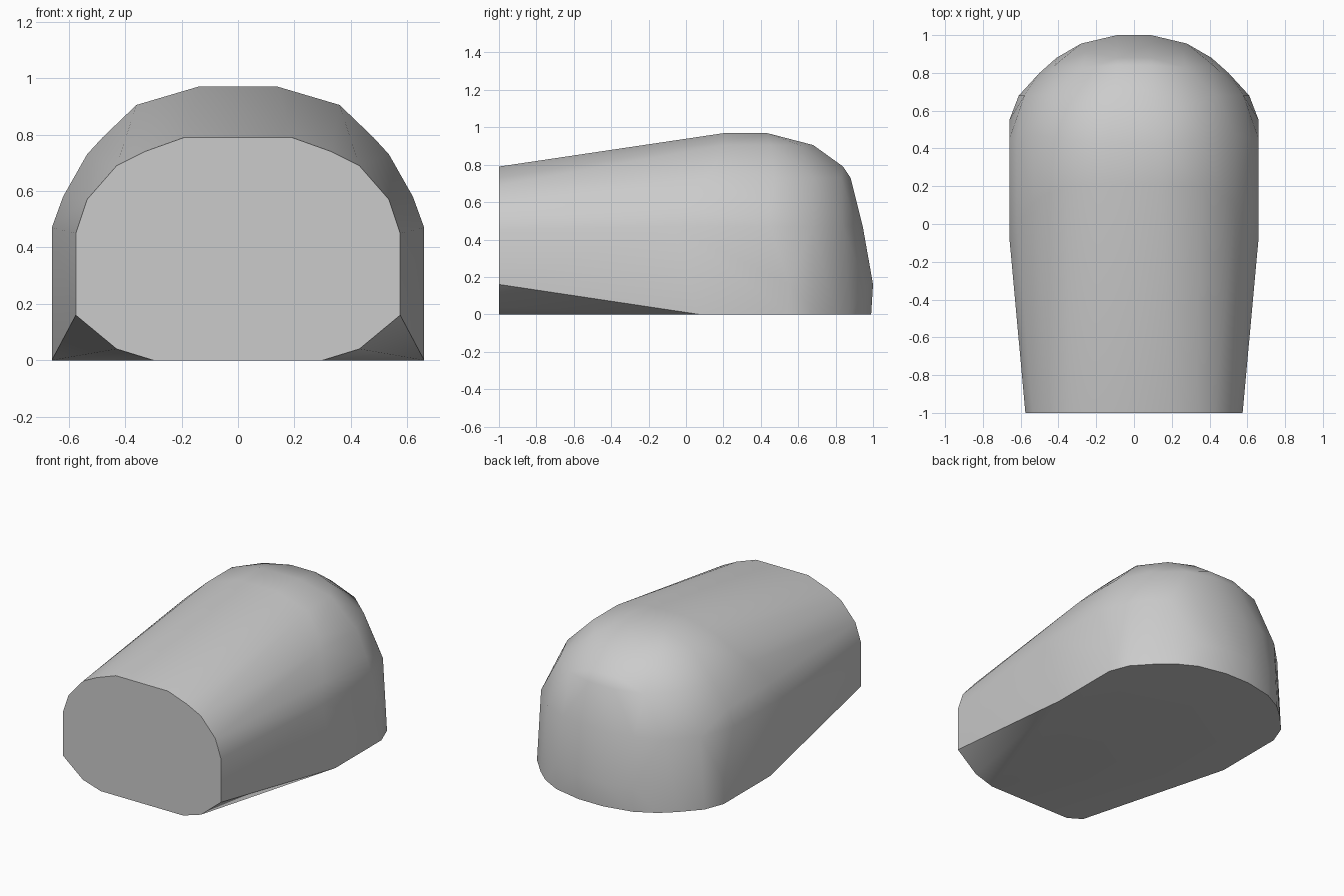
import bpy
import bmesh
import math

cube = bpy.data.objects.get("Cube")
if cube:
    bpy.data.objects.remove(cube, do_unlink=True)

# One plain grey
grey = bpy.data.materials.new("plain grey")
grey.use_nodes = True
colour = (0.6, 0.6, 0.6, 1.0)
grey.diffuse_color = colour
grey.node_tree.nodes["Principled BSDF"].inputs["Base Color"].default_value = colour

# Flat front end: half outline as (x, z)
FRONT = [(0.30, 0), (0.43, 0.04), (0.575, 0.16), (0.575, 0.45),
         (0.535, 0.57), (0.43, 0.69), (0.33, 0.74), (0.19, 0.79)]

# Rounded body: half outline as (x, y) at each height
LEVELS = {
    0.0: [(0.66, 0.07), (0.66, 0.55), (0.61, 0.68), (0.50, 0.80),
          (0.41, 0.88), (0.28, 0.95), (0.09, 0.99)],
    0.16: [(0.66, 0.55), (0.28, 0.955), (0.09, 1.0)],
    0.47: [(0.66, -0.07), (0.66, 0.45), (0.58, 0.68),
           (0.42, 0.84), (0.26, 0.91), (0.09, 0.945)],
    0.58: [(0.62, 0.0), (0.62, 0.45)],
    0.73: [(0.535, 0.1), (0.535, 0.47), (0.44, 0.68), (0.27, 0.83), (0.09, 0.88)],
    0.79: [(0.48, 0.15), (0.09, 0.84)],
    0.905: [(0.36, 0.2), (0.36, 0.45), (0.24, 0.61), (0.09, 0.68)],
    0.97: [(0.14, 0.21), (0.14, 0.43)],
}

points = [(x, -1.0, z) for x, z in FRONT]
points += [(x, y, z) for z, outline in LEVELS.items() for x, y in outline]

# Wrap a closed skin around the mirrored outlines
bm = bmesh.new()
for x, y, z in points:
    for side in (-1, 1):
        bm.verts.new((side * x, y, z))
hull = bmesh.ops.convex_hull(bm, input=bm.verts[:])
spare = {v for v in hull["geom_interior"] + hull["geom_unused"]
         if isinstance(v, bmesh.types.BMVert)}
bmesh.ops.delete(bm, geom=list(spare), context="VERTS")
bmesh.ops.dissolve_limit(bm, angle_limit=math.radians(1),
                         verts=bm.verts[:], edges=bm.edges[:])
bmesh.ops.recalc_face_normals(bm, faces=bm.faces[:])

mesh = bpy.data.meshes.new("rounded_body")
bm.to_mesh(mesh)
bm.free()
mesh.materials.append(grey)
body = bpy.data.objects.new("rounded_body", mesh)
bpy.context.collection.objects.link(body)

# Smooth dome, crisp front and base edges
bpy.ops.object.select_all(action="DESELECT")
body.select_set(True)
bpy.context.view_layer.objects.active = body
bpy.ops.object.shade_smooth_by_angle(angle=math.radians(35))
